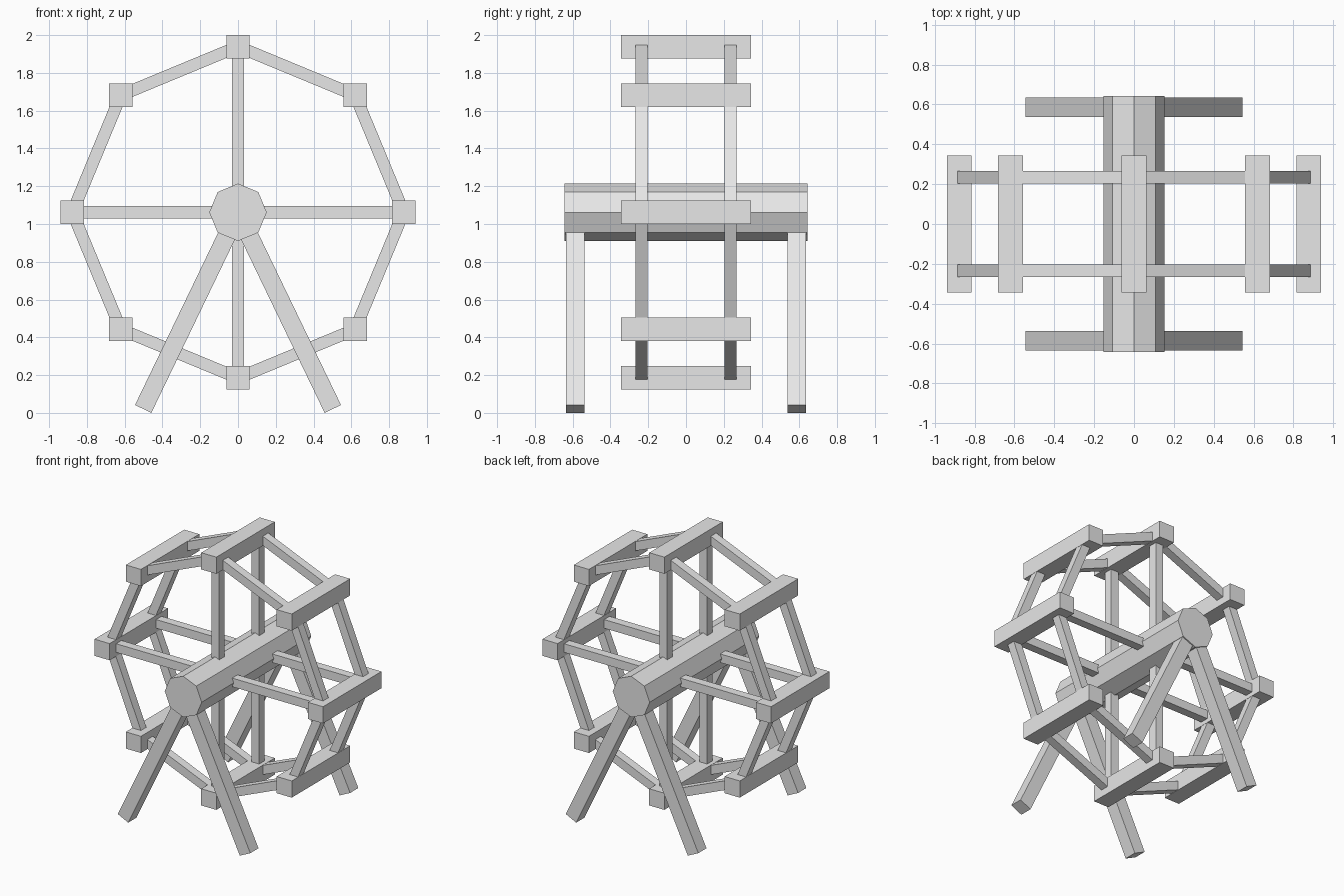
import bpy
import math
from mathutils import Matrix, Vector

cube = bpy.data.objects.get("Cube")
if cube:
    bpy.data.objects.remove(cube, do_unlink=True)

# Dimensions
HUB_Z = 1.062
WHEEL_R = 0.877
RIM_Y = 0.235
BAR = 0.064
LEG = 0.096
CENTRE = Vector((0, 0, HUB_Z))

grey = bpy.data.materials.new("light_grey")
grey.use_nodes = True
grey.diffuse_color = (0.8, 0.8, 0.8, 1)
grey.node_tree.nodes["Principled BSDF"].inputs["Base Color"].default_value = grey.diffuse_color


def finish(name):
    obj = bpy.context.object
    obj.name = name
    obj.data.materials.append(grey)
    return obj


def box(name, location, size, angle=0.0):
    """Box turned about the y axis."""
    bpy.ops.mesh.primitive_cube_add(size=1, location=location, rotation=(0, angle, 0))
    bpy.context.object.scale = size
    return finish(name)


def bar(name, start, end, width):
    """Square bar between two points in a plane of constant y."""
    d = end - start
    return box(name, (start + end) / 2, (width, width, d.length), math.atan2(d.x, d.z))


def wheel_point(i, y=0.0):
    a = i * math.pi / 4
    return CENTRE + Vector((WHEEL_R * math.cos(a), y, WHEEL_R * math.sin(a)))


# Octagonal hub with a corner pointing up
bpy.ops.mesh.primitive_cylinder_add(vertices=8, radius=0.152, depth=1.286,
                                    location=CENTRE, rotation=(math.pi / 2, 0, 0))
finish("hub")

# Level cross beams around the wheel
for i in range(8):
    box(f"cross_beam_{i + 1}", wheel_point(i), (0.124, 0.686, 0.124))

for side, s in (("front", -1), ("back", 1)):
    y = s * RIM_Y
    # Rim segments and the four spokes
    for i in range(8):
        bar(f"{side}_rim_{i + 1}", wheel_point(i, y), wheel_point(i + 1, y), BAR)
    for i in range(0, 8, 2):
        bar(f"{side}_spoke_{i // 2 + 1}", CENTRE + Vector((0, y, 0)), wheel_point(i, y), BAR)
    # Splayed support legs
    for name, m in (("left", 1), ("right", -1)):
        top = CENTRE + Vector((0, s * 0.586, 0))
        foot = Vector((m * 0.502, s * 0.586, 0.021))
        bar(f"{side}_{name}_leg", top, foot, LEG)
